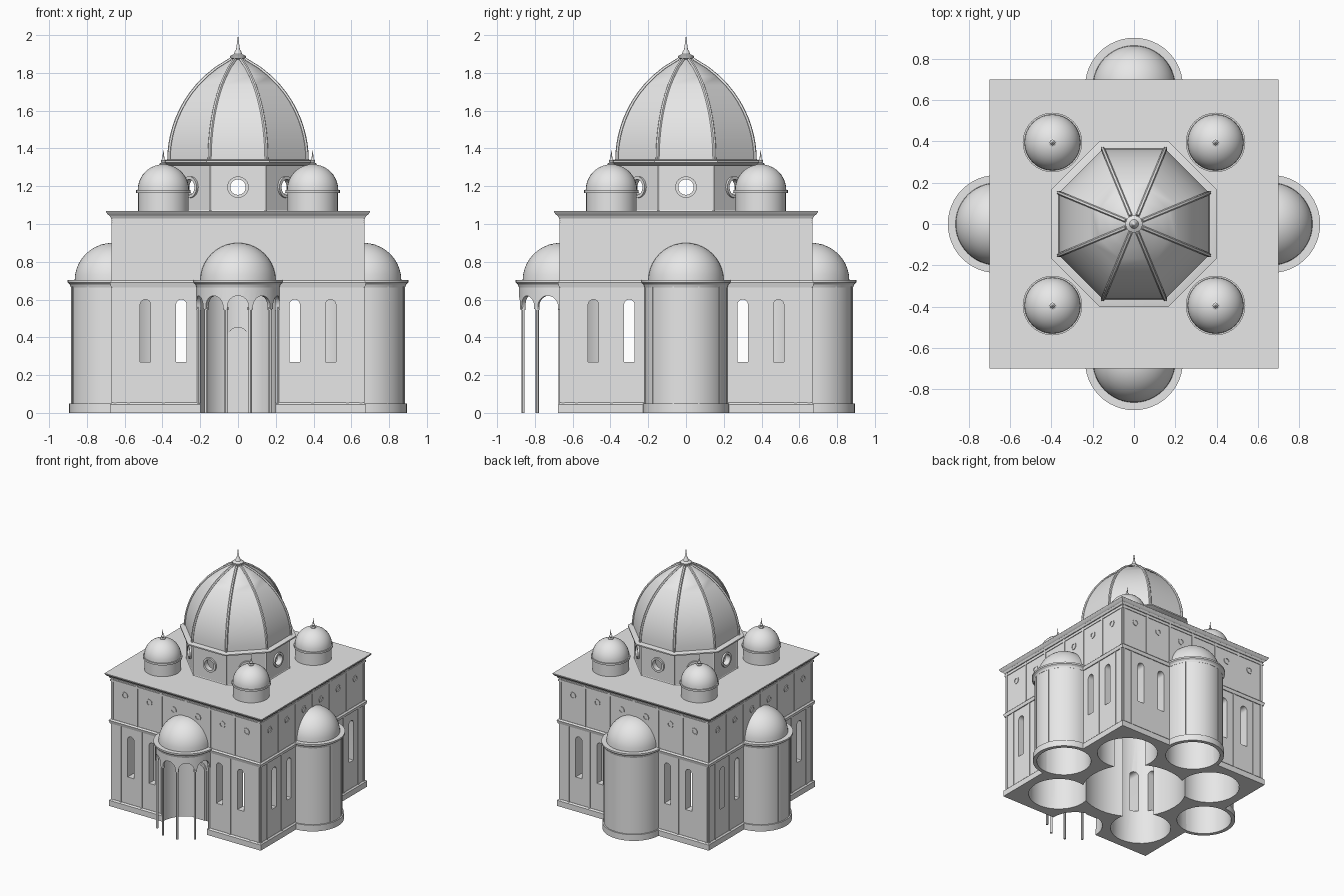
import bpy, bmesh
from math import radians, sin, cos, pi, sqrt
from mathutils import Matrix, Vector

if "Cube" in bpy.data.objects:
    bpy.data.objects.remove(bpy.data.objects["Cube"], do_unlink=True)

STONE = (0.8, 0.8, 0.8, 1)
stone = bpy.data.materials.new("pale_stone")
stone.use_nodes = True
stone.diffuse_color = STONE
stone.node_tree.nodes["Principled BSDF"].inputs["Base Color"].default_value = STONE

I = Matrix.Identity(4)
T = lambda x, y, z: Matrix.Translation((x, y, z))
RZ = lambda deg: Matrix.Rotation(radians(deg), 4, "Z")
OUT = Matrix.Rotation(pi / 2, 4, "X")      # turns a z axis to face -y
SIDES = [RZ(90 * k) for k in range(4)]
OCT = 1 / cos(pi / 8)


def finish(name, bm, M=I):
    bmesh.ops.remove_doubles(bm, verts=bm.verts, dist=1e-5)
    bmesh.ops.recalc_face_normals(bm, faces=bm.faces)
    bm.transform(M)
    me = bpy.data.meshes.new(name)
    bm.to_mesh(me)
    bm.free()
    me.materials.append(stone)
    ob = bpy.data.objects.new(name, me)
    bpy.context.collection.objects.link(ob)
    return ob


def lathe(name, prof, segs=32, M=I, start=0, sweep=360, loop=False):
    """Revolve (r, z) points; loop closes the profile, sweep < 360 gets end caps."""
    bm = bmesh.new()
    full = sweep == 360
    rows = []
    for i in range(segs if full else segs + 1):
        a = radians(start + sweep * i / segs)
        rows.append([bm.verts.new((r * cos(a), r * sin(a), z)) for r, z in prof])
    n = len(prof)
    for i in range(segs):
        p, q = rows[i], rows[(i + 1) % len(rows)]
        for j in range(n if loop else n - 1):
            k = (j + 1) % n
            bm.faces.new((p[j], q[j], q[k], p[k]))
    if not full:
        bm.faces.new(rows[0])
        bm.faces.new(rows[-1])
    return finish(name, bm, M)


def tube(name, r0, r1, z0, z1, **kw):
    return lathe(name, [(r0, z0), (r1, z0), (r1, z1), (r0, z1)], loop=True, **kw)


def rod(name, r, z0, z1, M=I, segs=32):
    return lathe(name, [(0, z0), (r, z0), (r, z1), (0, z1)], segs, M)


def box(name, x0, x1, y0, y1, z0, z1, M=I):
    bm = bmesh.new()
    bmesh.ops.create_cube(bm, size=1)
    bm.transform(T((x0 + x1) / 2, (y0 + y1) / 2, (z0 + z1) / 2)
                 @ Matrix.Diagonal((x1 - x0, y1 - y0, z1 - z0, 1)))
    return finish(name, bm, M)


def extrude(pts, vec):
    """Solid from a flat outline of 3D points pushed along vec."""
    bm = bmesh.new()
    f = bm.faces.new([bm.verts.new(p) for p in pts])
    ext = bmesh.ops.extrude_face_region(bm, geom=[f], use_keep_orig=True)["geom"]
    bmesh.ops.translate(bm, vec=vec, verts=[v for v in ext if isinstance(v, bmesh.types.BMVert)])
    bmesh.ops.recalc_face_normals(bm, faces=bm.faces)
    return bm


def arch(name, w, z0, z1, y0, y1, M=I):
    """Round-headed slab, w wide, from y0 to y1."""
    r = w / 2
    pts = [(-r, y0, z0), (r, y0, z0)]
    pts += [(r * cos(pi * i / 12), y0, z1 - r + r * sin(pi * i / 12)) for i in range(13)]
    return finish(name, extrude(pts, (0, y1 - y0, 0)), M)


def cut(ob, cutter):
    m = ob.modifiers.new("cut", "BOOLEAN")
    m.operation, m.solver, m.object = "DIFFERENCE", "EXACT", cutter
    bpy.context.view_layer.objects.active = ob
    bpy.ops.object.modifier_apply(modifier=m.name)
    bpy.data.objects.remove(cutter, do_unlink=True)


def arc(r, z, n=10):
    return [(r * cos(pi / 2 * i / n), z + r * sin(pi / 2 * i / n)) for i in range(n + 1)]


def square(name, prof, **kw):
    return lathe(name, [(r * sqrt(2), z) for r, z in prof], 4, start=45, **kw)


# Main block with its hollow rooms, plinth and belt course
body = box("main_block", -.665, .665, -.665, .665, 0, 1.04)
plinth = square("plinth", [(.65, 0), (.677, 0), (.677, .045), (.667, .055), (.65, .055)], loop=True)
belt = square("belt_course", [(.65, .665), (.672, .665), (.678, .69), (.668, .7), (.65, .7)], loop=True)
cut(body, rod("cutter", .38, -.1, 1.1, segs=48))
for S in SIDES:
    cut(body, rod("cutter", .22, -.1, .98, S @ T(.39, .39, 0)))
    for part in (body, plinth, belt):
        cut(part, rod("cutter", .2, -.1, .701, S @ T(0, -.67, 0)))
    for x in (-.49, -.3, .3, .49):
        cut(body, arch("cutter", .056, .27, .6, -.7, -.5, S @ T(x, 0, 0)))

# Roof slab with stepped edge
roof = square("roof_cornice", [(0, 1.03), (.672, 1.03), (.68, 1.045), (.69, 1.05), (.7, 1.065), (.7, 1.07), (0, 1.07)])
cut(roof, rod("cutter", .33, 1, 1.1))
square("frieze_moulding", [(.65, 1.005), (.67, 1.005), (.67, 1.02), (.65, 1.02)], loop=True)

# Wall strips and round medallions on each side
for S in SIDES:
    for i in range(7):
        x = (i - 3) * .217
        box("upper_strip", x - .008, x + .008, -.67, -.66, .7, 1.03, S)
        if i < 6:
            tube("medallion", .017, .027, -.002, .005, segs=20, M=S @ T(x + .108, -.665, .92) @ OUT)
    for x in (-.65, -.58, -.395, .395, .58, .65):
        box("lower_strip", x - .008, x + .008, -.67, -.66, .05, .67, S)

# Three apses and the open porch share a cornice and half dome
for k, S in enumerate(SIDES):
    M = S @ T(0, -.665, 0)
    half = dict(M=M, start=180, sweep=180, segs=24)
    lathe("apse_cornice", [(.19, .665), (.22, .665), (.225, .68), (.237, .69), (.237, .703), (.19, .703)],
          loop=True, **half)
    lathe("apse_dome", arc(.2, .7) + arc(.188, .7)[::-1], loop=True, **half)
    angles = (-54, -18, 18, 54)
    if k:
        tube("apse_wall", .2, .219, 0, .67, **half)
        tube("apse_plinth", .21, .229, 0, .05, **half)
        for a in angles:
            box("apse_strip", -.004, .004, -.222, -.21, .05, .67, M @ RZ(a))
    else:
        arcade = tube("porch_arcade", .196, .22, .55, .67, **half)
        for a in range(-72, 73, 36):
            cut(arcade, arch("cutter", .112, .5, .62, -.26, -.14, M @ RZ(a)))
        for a in angles + (-90, 90):
            rod("porch_column", .009, 0, .57, M @ RZ(a) @ T(0, -.208, 0), 12)
            rod("column_capital", .013, .545, .56, M @ RZ(a) @ T(0, -.208, 0), 12)
        arch("door_frame", .115, 0, .455, -.484, -.465)
        arch("door_panel", .09, 0, .44, -.488, -.48)

# Corner turrets
for S in SIDES:
    M = S @ T(.395, .395, 0)
    rod("turret_drum", .134, 1.065, 1.17, M)
    tube("turret_ring", .12, .144, 1.165, 1.18, M=M)
    lathe("turret_dome", arc(.136, 1.18), 32, M)
    lathe("turret_finial", [(.02, 1.305), (.02, 1.32), (.01, 1.325), (.014, 1.335), (.006, 1.345), (0, 1.395)], 12, M)

# Octagonal drum with sunk panels and round windows
bm = extrude([RZ(22.5 + 45 * k) @ Vector((.36 * OCT, 0, 1.065)) for k in range(8)], (0, 0, .26))
panels = [f for f in bm.faces if abs(f.normal.z) < .5]
bmesh.ops.inset_individual(bm, faces=panels, thickness=.014, depth=-.006)
drum = finish("drum", bm)
cut(drum, rod("cutter", .325, 1, 1.4, segs=48))
for k in range(8):
    M = RZ(45 * k) @ T(0, -.355, 1.195) @ OUT
    cut(drum, rod("cutter", .042, -.1, .1, M, 24))
    tube("round_window_frame", .041, .057, -.03, .012, segs=24, M=M)

# Octagonal pointed dome, eaves, ribs and finial
R = .603
outer = []
for i in range(13):
    z = .535 * i / 12
    outer.append(((.365 - R + sqrt(R * R - z * z)) * OCT, 1.335 + z))
inner = [(r - .025, z - .005) for r, z in outer]
lathe("main_dome", outer + inner[::-1], 8, start=22.5, loop=True)
lathe("dome_eaves", [(.34, 1.31), (.4, 1.31), (.435, 1.325), (.435, 1.335), (.4, 1.342), (.34, 1.342)],
      8, start=22.5, loop=True)
cu = bpy.data.curves.new("dome_ribs", "CURVE")
cu.dimensions, cu.bevel_depth, cu.bevel_resolution = "3D", .01, 1
cu.use_fill_caps = True
for k in range(8):
    sp = cu.splines.new("POLY")
    sp.points.add(len(outer) - 1)
    for p, (r, z) in zip(sp.points, outer):
        p.co = (*(RZ(22.5 + 45 * k) @ Vector((r, 0, z))), 1)
cu.materials.append(stone)
ribs = bpy.data.objects.new("dome_ribs", cu)
bpy.context.collection.objects.link(ribs)
bpy.ops.object.select_all(action="DESELECT")
ribs.select_set(True)
bpy.context.view_layer.objects.active = ribs
bpy.ops.object.convert(target="MESH")
lathe("dome_finial", [(0, 1.85), (.05, 1.85), (.03, 1.872), (.042, 1.88), (.042, 1.89), (.022, 1.9),
                      (.016, 1.915), (.01, 1.925), (0, 2)], 16)

# Smooth the round parts, keep corners crisp
bpy.ops.object.select_all(action="DESELECT")
for ob in bpy.context.collection.objects:
    if ob.type == "MESH":
        ob.select_set(True)
        bpy.context.view_layer.objects.active = ob
bpy.ops.object.shade_smooth_by_angle(angle=radians(30))
